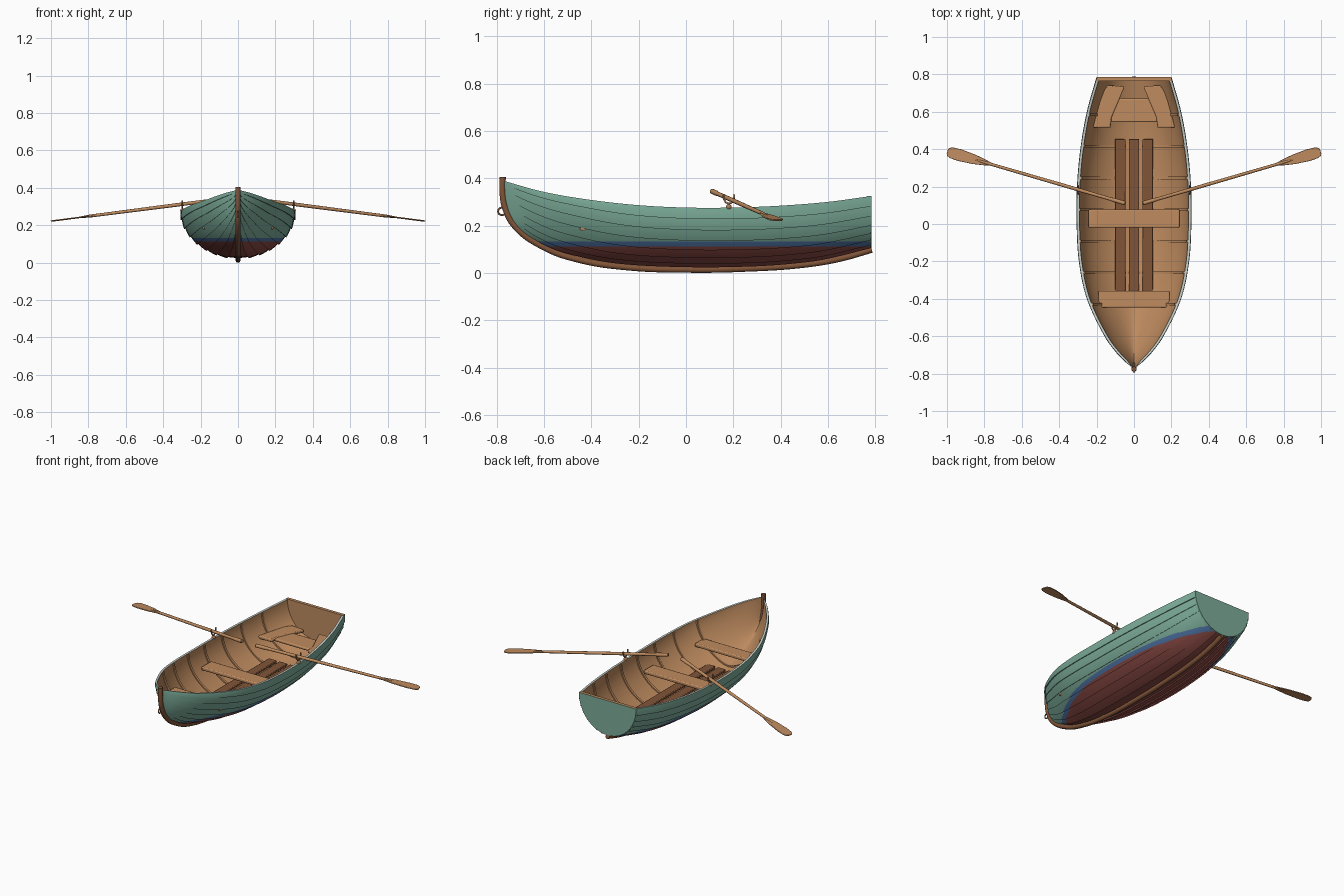
import bpy, bmesh, math
from mathutils import Vector, Matrix

if "Cube" in bpy.data.objects:
    bpy.data.objects.remove(bpy.data.objects["Cube"])

def mat(name, r, g, b):
    m = bpy.data.materials.new(name)
    m.diffuse_color = (r, g, b, 1)
    m.use_nodes = True
    m.node_tree.nodes["Principled BSDF"].inputs["Base Color"].default_value = m.diffuse_color
    return m

GREEN = mat("sea green paint", 0.20, 0.41, 0.32)
BLUE = mat("blue waterline", 0.075, 0.17, 0.37)
RED = mat("red bottom paint", 0.26, 0.07, 0.06)
WOOD = mat("light wood", 0.52, 0.26, 0.115)
DARK = mat("dark wood", 0.22, 0.09, 0.04)
TRIM = mat("pale rim", 0.55, 0.60, 0.56)
BRONZE = mat("bronze", 0.38, 0.20, 0.10)

def add(name, data, *mats):
    ob = bpy.data.objects.new(name, data)
    bpy.context.collection.objects.link(ob)
    for m in mats:
        data.materials.append(m)
    return ob

def mesh(name, verts, faces, *mats):
    me = bpy.data.meshes.new(name)
    me.from_pydata(verts, [], faces)
    bm = bmesh.new()
    bm.from_mesh(me)
    bmesh.ops.recalc_face_normals(bm, faces=bm.faces)
    bm.to_mesh(me)
    bm.free()
    return add(name, me, *mats)

def bevel(ob, width=0.006):
    b = ob.modifiers.new("rounded", 'BEVEL')
    b.width, b.segments = width, 2
    return ob

def plate(name, outline, z0, z1, m):
    """Extrude a flat outline between two heights."""
    n = len(outline)
    v = [(x, y, z) for z in (z0, z1) for x, y in outline]
    f = [list(range(n)), list(range(n, 2 * n))]
    f += [(i, (i + 1) % n, n + (i + 1) % n, n + i) for i in range(n)]
    return mesh(name, v, f, m)

def tube(name, points, radius, m):
    cu = bpy.data.curves.new(name, 'CURVE')
    cu.dimensions, cu.bevel_depth, cu.bevel_resolution = '3D', radius, 3
    cu.use_fill_caps = True
    sp = cu.splines.new('BEZIER')
    sp.bezier_points.add(len(points) - 1)
    for p, co in zip(sp.bezier_points, points):
        p.co = co
        p.handle_left_type = p.handle_right_type = 'AUTO'
    return add(name, cu, m)

def spline(pts):
    """Smooth function through (y, value) points."""
    def slope(i):
        a, b = pts[max(i - 1, 0)], pts[min(i + 1, len(pts) - 1)]
        return (b[1] - a[1]) / (b[0] - a[0])
    def f(y):
        i = 0
        while i < len(pts) - 2 and y > pts[i + 1][0]:
            i += 1
        (a, p), (b, q) = pts[i], pts[i + 1]
        h = b - a
        s = min(max((y - a) / h, 0), 1)
        return ((2*s**3 - 3*s*s + 1) * p + (s**3 - 2*s*s + s) * h * slope(i)
                + (3*s*s - 2*s**3) * q + (s**3 - s*s) * h * slope(i + 1))
    return f

# Hull lines: half width, sheer height, bottom height, section fullness
width = spline([(-.768, .008), (-.7, .08), (-.6, .155), (-.4, .25), (-.2, .293), (0, .305),
                (.2, .303), (.4, .285), (.6, .25), (.785, .198)])
sheer = spline([(-.768, .388), (-.6, .342), (-.4, .308), (-.2, .286), (0, .276), (.2, .276),
                (.4, .284), (.6, .30), (.785, .325)])
bottom = spline([(-.768, .30), (-.745, .24), (-.7, .185), (-.6, .12), (-.5, .082), (-.3, .042),
                 (0, .026), (.3, .03), (.5, .046), (.6, .062), (.785, .108)])
full = spline([(-.768, 1.45), (-.5, 1.6), (-.2, 1.85), (.2, 1.95), (.785, 2.0)])

def section(y, t, off=0.0):
    """Hull point at station y, t from keel 0 to rim 1 (negative: left side), moved outward."""
    a = abs(t) * math.pi / 2
    s, c = math.sin(a), max(math.cos(a), 0)
    e, w, zs = 2 / full(y), width(y), sheer(y)
    off *= min(1, w / 0.05)
    x = w * s**e + off * s
    z = zs - (zs - bottom(y)) * c**e - off * c
    return (math.copysign(max(x, 0), t), y, z)

# Clinker hull: overlapping strakes outside, pale rim, smooth wood inside
STRAKES, SUB, LAP, THICK = 8, 3, 0.007, 0.014
stations = [-.768 + 1.548 * (i / 50) ** 1.35 for i in range(51)]
profile = []
for k in range(STRAKES):
    for j in range(SUB + 1):
        s = j / SUB
        profile.append(((k + s) / STRAKES, LAP * (1 - s) if k else 0))
n_out = len(profile)
profile += [(1 - i / 20, -THICK) for i in range(21)]
verts, faces, kinds = [], [], []
for side in (1, -1):
    base, n = len(verts), len(profile)
    for y in stations:
        for t, off in profile:
            x, yy, z = section(y, t, off)
            verts.append((side * x, yy, z))
    for i in range(len(stations) - 1):
        for j in range(n - 1):
            a = base + i * n + j
            faces.append((a, a + 1, a + n + 1, a + n))
            kinds.append(0 if j < n_out - 1 else 3 if j == n_out - 1 else 4)
hull = mesh("hull", verts, faces, GREEN, BLUE, RED, TRIM, WOOD)
hull.data.polygons.foreach_set("material_index", kinds)
bm = bmesh.new()
bm.from_mesh(hull.data)
bmesh.ops.remove_doubles(bm, verts=bm.verts, dist=0.0003)
for h in (0.112, 0.132):
    bmesh.ops.bisect_plane(bm, geom=bm.verts[:] + bm.edges[:] + bm.faces[:],
                           plane_co=(0, 0, h), plane_no=(0, 0, 1))
for f in bm.faces:
    if f.material_index == 0:
        z = f.calc_center_median().z
        f.material_index = 2 if z < 0.112 else 1 if z < 0.132 else 0
bmesh.ops.recalc_face_normals(bm, faces=bm.faces)
bm.to_mesh(hull.data)
bm.free()

# Transom: green outside, wood inside and on top
ring = [section(.785, i / 20, 0.002) for i in range(-20, 21)]
n = len(ring)
v = [(x, y, z) for y in (.765, .785) for x, _, z in ring]
transom = mesh("transom", v, [list(range(n)), list(range(n, 2 * n))] +
               [(i, (i + 1) % n, n + (i + 1) % n, n + i) for i in range(n)], GREEN, WOOD)
for p in transom.data.polygons:
    p.material_index = int(p.normal.y < -0.5 or p.normal.z > 0.9)

# Stem and keel in one sweep, with mooring ring
keel = [(-.775, .405), (-.775, .34), (-.764, .275), (-.725, .2), (-.6, .108), (-.45, .055),
        (-.25, .024), (0, .014), (.25, .018), (.5, .035), (.65, .06), (.785, .098)]
tube("stem_and_keel", [(0, y, z) for y, z in keel], 0.014, DARK)
bpy.ops.mesh.primitive_torus_add(major_radius=.016, minor_radius=.004, major_segments=24,
                                 minor_segments=8, location=(0, -.778, .26),
                                 rotation=(0, math.pi / 2, 0))
bpy.context.object.name = "mooring_ring"
bpy.context.object.data.materials.append(BRONZE)

# Ribs following the inside of the hull
for k in range(7):
    y0, v, f, N = -.43 + .169 * k, [], [], 40
    for i in range(N + 1):
        t = .98 * (2 * i / N - 1)
        for dy, off in ((-.007, -.011), (.007, -.011), (.007, -.021), (-.007, -.021)):
            x, _, z = section(y0, t, off)
            v.append((x, y0 + dy, z))
    for i in range(N):
        for j in range(4):
            f.append((4*i + j, 4*i + (j + 1) % 4, 4*i + 4 + (j + 1) % 4, 4*i + 4 + j))
    f += [(0, 1, 2, 3), (4*N, 4*N + 1, 4*N + 2, 4*N + 3)]
    mesh("rib_%d" % k, v, f, WOOD)

# Floorboards and seats
def rect(x0, x1, y0, y1):
    return [(x0, y0), (x1, y0), (x1, y1), (x0, y1)]

for i in (-1, 0, 1):
    bevel(plate("floorboard_%d" % (i + 2), rect(i*.074 - .028, i*.074 + .028, -.36, .455),
                .078, .094, DARK), .004)
bevel(plate("middle_seat", rect(-.243, .243, -.02, .078), .16, .182, WOOD))
bevel(plate("bow_seat", rect(-.19, .19, -.447, -.358), .178, .2, WOOD))
bevel(plate("stern_seat", [(-.135, .545), (.135, .545), (.1, .67), (-.1, .67)], .158, .176, WOOD))
for s, side in ((1, "right"), (-1, "left")):
    o = [(.22, .515), (.125, .515), (.12, .57), (.05, .735), (.14, .742), (.17, .70)]
    bevel(plate(side + "_stern_seat", [(s * x, y) for x, y in o], .162, .182, WOOD))

# Oars and oarlocks on both sides
for s, side in ((1, "right"), (-1, "left")):
    a, b = Vector((s * .045, .11, .345)), Vector((s * 1.0, .388, .222))
    d = (b - a).normalized()
    across = Vector((0, 0, 1)).cross(d).normalized()
    frame = Matrix((d, across, d.cross(across))).transposed().to_4x4()
    frame.translation = a
    rings = [(0, .008), (.004, .011), (.07, .011), (.08, .009), (.3, .0095), (.78, .008), (.84, .004)]
    v, f, N = [], [], 12
    for x, r in rings:
        v += [(x, r * math.cos(2*math.pi*i/N), r * math.sin(2*math.pi*i/N)) for i in range(N)]
    for k in range(len(rings) - 1):
        f += [(k*N + i, k*N + (i+1) % N, k*N + N + (i+1) % N, k*N + N + i) for i in range(N)]
    f += [list(range(N)), list(range(len(v) - N, len(v)))]
    mesh(side + "_oar_shaft", v, f, WOOD).matrix_world = frame
    half = [(.755, .008), (.79, .016), (.85, .026), (.93, .032), (.975, .030), (.995, .022), (1.0, .012)]
    blade = plate(side + "_oar_blade", half + [(x, -w) for x, w in reversed(half)], -.003, .003, WOOD)
    bevel(blade, .002).matrix_world = frame
    x = s * .297
    tube(side + "_oarlock", [(x, .158, .332), (x, .161, .31), (x, .181, .293),
                             (x, .201, .31), (x, .204, .332)], .004, BRONZE)
    tube(side + "_oarlock_pin", [(x, .181, .25), (x, .181, .293)], .006, BRONZE)
    bpy.ops.mesh.primitive_uv_sphere_add(segments=16, ring_count=10, radius=.012,
                                         location=(x, .181, .278))
    bpy.context.object.name = side + "_oarlock_socket"
    bpy.context.object.data.materials.append(BRONZE)

# Smooth shading with sharp edges kept
for ob in bpy.data.objects:
    ob.select_set(ob.type == 'MESH')
bpy.context.view_layer.objects.active = hull
bpy.ops.object.shade_smooth_by_angle(angle=math.radians(35))
